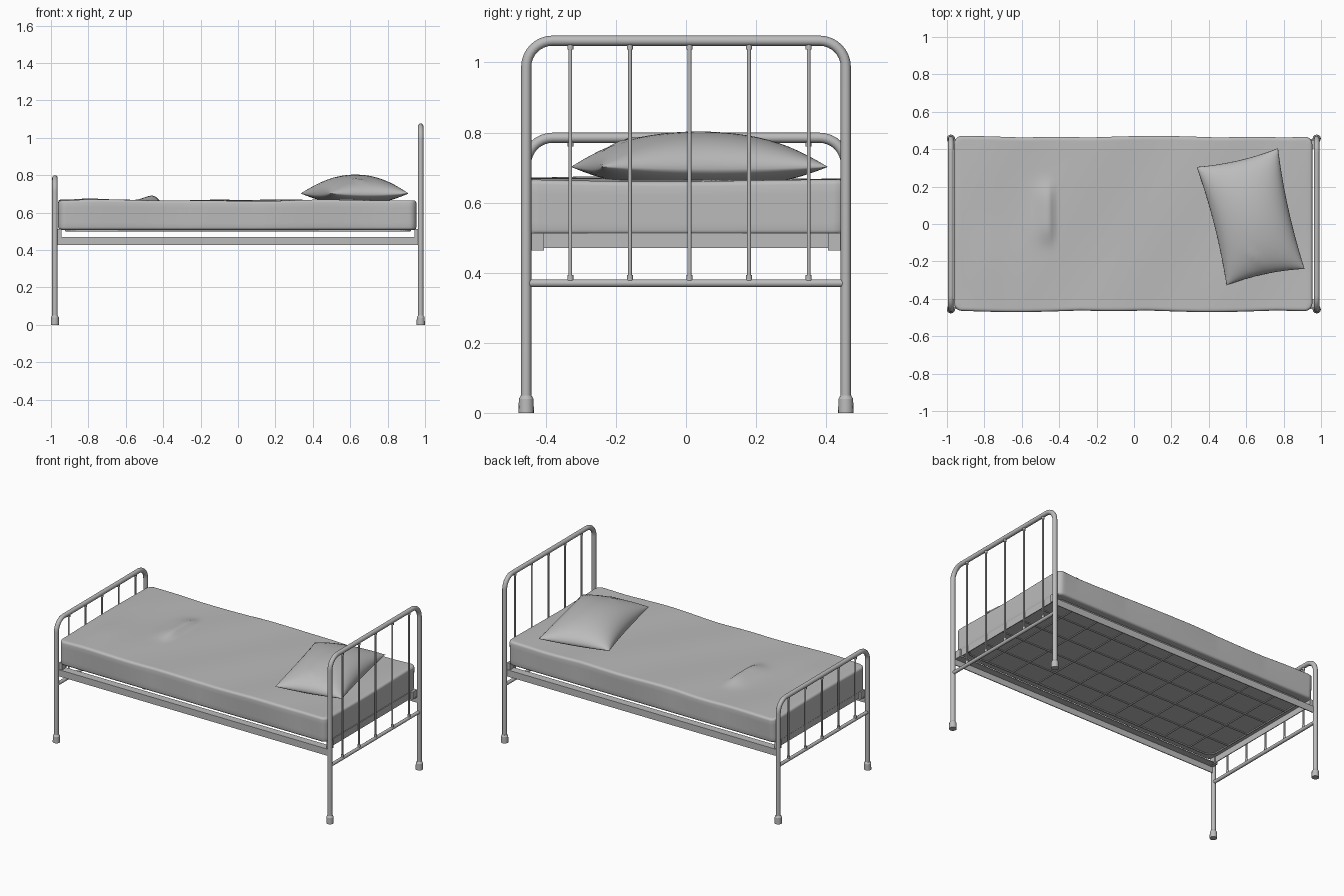
import bpy, bmesh, math
from math import sin, cos, pi, exp
from mathutils import Vector

if "Cube" in bpy.data.objects:
    bpy.data.objects.remove(bpy.data.objects["Cube"], do_unlink=True)

grey = bpy.data.materials.new("plain grey")
grey.use_nodes = True
grey.diffuse_color = (0.5, 0.5, 0.5, 1)
grey.node_tree.nodes["Principled BSDF"].inputs["Base Color"].default_value = (0.5, 0.5, 0.5, 1)


def finish(name, bm, angle=None):
    bmesh.ops.recalc_face_normals(bm, faces=bm.faces)
    mesh = bpy.data.meshes.new(name)
    bm.to_mesh(mesh)
    bm.free()
    mesh.materials.append(grey)
    obj = bpy.data.objects.new(name, mesh)
    bpy.context.collection.objects.link(obj)
    if angle:
        bpy.ops.object.select_all(action='DESELECT')
        obj.select_set(True)
        bpy.context.view_layer.objects.active = obj
        bpy.ops.object.shade_smooth_by_angle(angle=math.radians(angle))
    return obj


def tube(name, points, radius, cyclic=False, sides=3):
    curve = bpy.data.curves.new(name, 'CURVE')
    curve.dimensions = '3D'
    curve.bevel_depth = radius
    curve.bevel_resolution = sides
    curve.use_fill_caps = True
    spline = curve.splines.new('POLY')
    spline.points.add(len(points) - 1)
    for p, co in zip(spline.points, points):
        p.co = (*co, 1)
    spline.use_cyclic_u = cyclic
    spline.use_smooth = True
    curve.materials.append(grey)
    obj = bpy.data.objects.new(name, curve)
    bpy.context.collection.objects.link(obj)


def box(name, low, high):
    low, high = Vector(low), Vector(high)
    bm = bmesh.new()
    bmesh.ops.create_cube(bm, size=1)
    bmesh.ops.scale(bm, verts=bm.verts, vec=high - low)
    bmesh.ops.translate(bm, verts=bm.verts, vec=(low + high) / 2)
    return finish(name, bm)


def arc(cy, cz, r, start, end, steps=8):
    angles = [start + (end - start) * i / steps for i in range(steps + 1)]
    return [(cy + r * cos(a), cz + r * sin(a)) for a in angles]


POST_Y, RAIL_Z, BEND = 0.456, 0.37, 0.075


def end_frame(name, x, top):
    # bent hoop forming both posts and the top bar
    hoop = [(POST_Y, 0.01)]
    hoop += arc(POST_Y - BEND, top - BEND, BEND, 0, pi / 2)
    hoop += arc(BEND - POST_Y, top - BEND, BEND, pi / 2, pi)
    hoop += [(-POST_Y, 0.01)]
    tube(name + "_hoop", [(x, y, z) for y, z in hoop], 0.0145, sides=4)
    tube(name + "_lower_bar", [(x, -POST_Y, RAIL_Z), (x, POST_Y, RAIL_Z)], 0.011)
    # spindles with collars
    for i in range(5):
        y = 0.01 + 0.17 * (i - 2)
        tube(f"{name}_spindle_{i + 1}", [(x, y, RAIL_Z), (x, y, top)], 0.0055)
        for end, z in (("lower", RAIL_Z + 0.008), ("upper", top - 0.025)):
            tube(f"{name}_{end}_collar_{i + 1}", [(x, y, z), (x, y, z + 0.015)], 0.009)
    # foot caps
    for side in (-1, 1):
        bm = bmesh.new()
        for z, h, r1, r2 in ((0.02, 0.04, 0.022, 0.021), (0.045, 0.01, 0.021, 0.015)):
            made = bmesh.ops.create_cone(bm, cap_ends=True, segments=16,
                                         radius1=r1, radius2=r2, depth=h)
            bmesh.ops.translate(bm, verts=made["verts"], vec=(x, side * POST_Y, z))
        finish(name + ("_left_foot" if side > 0 else "_right_foot"), bm, 35)


end_frame("headboard", 0.977, 1.062)
end_frame("footboard", -0.979, 0.785)

# angle-iron side rails and cross bars
for s, label in ((-1, "front"), (1, "back")):
    for part, y0, y1, z0, z1 in (("web", 0.449, 0.454, 0.427, 0.47),
                                 ("flange", 0.405, 0.454, 0.465, 0.47)):
        a, b = sorted((s * y0, s * y1))
        box(f"{label}_rail_{part}", (-0.967, a, z0), (0.967, b, z1))
for s, label in ((-1, "foot"), (1, "head")):
    for part, x0, x1, z0, z1 in (("web", 0.95, 0.955, 0.47, 0.513),
                                 ("flange", 0.915, 0.955, 0.508, 0.513)):
        a, b = sorted((s * x0, s * x1))
        box(f"{label}_cross_bar_{part}", (a, -0.405, z0), (b, 0.405, z1))
    for t in (-1, 1):
        a, b = sorted((s * 0.945, s * 0.966))
        c, d = sorted((t * 0.405, t * 0.448))
        box(f"{label}_bracket", (a, c, 0.463), (b, d, 0.513))

# wire mesh base with a rounded border
border = []
for k, (sx, sy) in enumerate(((1, 1), (-1, 1), (-1, -1), (1, -1))):
    border += arc(sx * 0.87, sy * 0.36, 0.05, k * pi / 2, (k + 1) * pi / 2)
WIRE_Z = 0.504
tube("base_border_wire", [(x, y, WIRE_Z) for x, y in border], 0.005, True, 1)
for i in range(9):
    x = 0.19 * (i - 4)
    tube(f"base_cross_wire_{i + 1}", [(x, -0.41, WIRE_Z), (x, 0.41, WIRE_Z)], 0.004, sides=1)
for i in range(4):
    y = 0.17 * (i - 1.5)
    tube(f"base_long_wire_{i + 1}", [(-0.92, y, WIRE_Z), (0.92, y, WIRE_Z)], 0.004, sides=1)


# mattress: rounded block, sliced finely, then rumpled
bm = bmesh.new()
bmesh.ops.create_cube(bm, size=1)
bmesh.ops.scale(bm, verts=bm.verts, vec=(1.915, 0.925, 0.157))
bmesh.ops.translate(bm, verts=bm.verts, vec=(-0.004, 0, 0.5865))
upright = [e for e in bm.edges if abs(e.verts[0].co.z - e.verts[1].co.z) > 0.1]
bmesh.ops.bevel(bm, geom=upright, offset=0.04, segments=5, profile=0.5, affect='EDGES')
rims = [e for e in bm.edges if abs(e.verts[0].co.z - e.verts[1].co.z) < 0.01
        and len({round(f.normal.z) for f in e.link_faces}) == 2]
bmesh.ops.bevel(bm, geom=rims, offset=0.014, segments=3, profile=0.5, affect='EDGES')
for axis, count, step in ((0, 46, 0.02), (1, 22, 0.02), (2, 1, 0.04)):
    for i in range(-count, count + 1):
        co, no = Vector((0, 0, 0.585)), Vector((0, 0, 0))
        co[axis] += i * step
        no[axis] = 1
        bmesh.ops.bisect_plane(bm, geom=bm.verts[:] + bm.edges[:] + bm.faces[:],
                               plane_co=co, plane_no=no)
for v in bm.verts:
    x, y, z = v.co
    lift = max(0, (z - 0.51) / 0.155)
    rumple = 0.003 * sin(5 * x + 3 * y) + 0.002 * sin(11 * x - 7 * y)
    across = exp(-((x + 0.45) / (0.018 if x > -0.45 else 0.07)) ** 2)
    fold = 0.028 * across * exp(-((y - 0.06) / 0.15) ** 4)
    hump = 0.009 * exp(-((x + 0.8) / 0.1) ** 2 - ((y + 0.2) / 0.2) ** 2)
    v.co.z += lift * (rumple + fold + hump)
    edge = max(0, (abs(y) - 0.38) / 0.08)
    v.co.y += math.copysign(edge * lift * (0.003 + 0.006 * sin(6 * x + 2 * y)), y)
finish("mattress", bm, 60)

# pillow: two bulging skins stretched between four corners
corners = [Vector(c) for c in ((0.495, -0.328), (0.912, -0.24), (0.335, 0.305), (0.77, 0.405))]
N = 28
bm = bmesh.new()
bmesh.ops.create_grid(bm, x_segments=N, y_segments=N, size=1)
bmesh.ops.duplicate(bm, geom=bm.verts[:] + bm.edges[:] + bm.faces[:])
bm.verts.ensure_lookup_table()
half = len(bm.verts) // 2
for i, v in enumerate(bm.verts):
    u, w = sin(v.co.x * pi / 2), sin(v.co.y * pi / 2)
    pu = u * (1 - 0.07 * (1 - w * w)) / 2 + 0.5
    pw = w * (1 - 0.05 * (1 - u * u)) / 2 + 0.5
    p = corners[0].lerp(corners[1], pu).lerp(corners[2].lerp(corners[3], pu), pw)
    bulge = max(0, (1 - u * u) * (1 - w * w)) ** 0.5
    seam = 0.69 + 0.012 * (u * u + w * w) / 2
    if i < half:
        crease = 0.008 * exp(-((u + w + 0.85) / 0.06) ** 2 - ((u - w - 0.55) / 0.3) ** 2)
        z = seam + 0.113 * bulge + crease
    else:
        z = max(0.66, seam - 0.05 * bulge)
    v.co = (p.x, p.y, z)
bmesh.ops.remove_doubles(bm, verts=bm.verts, dist=0.0005)
finish("pillow", bm, 80)
